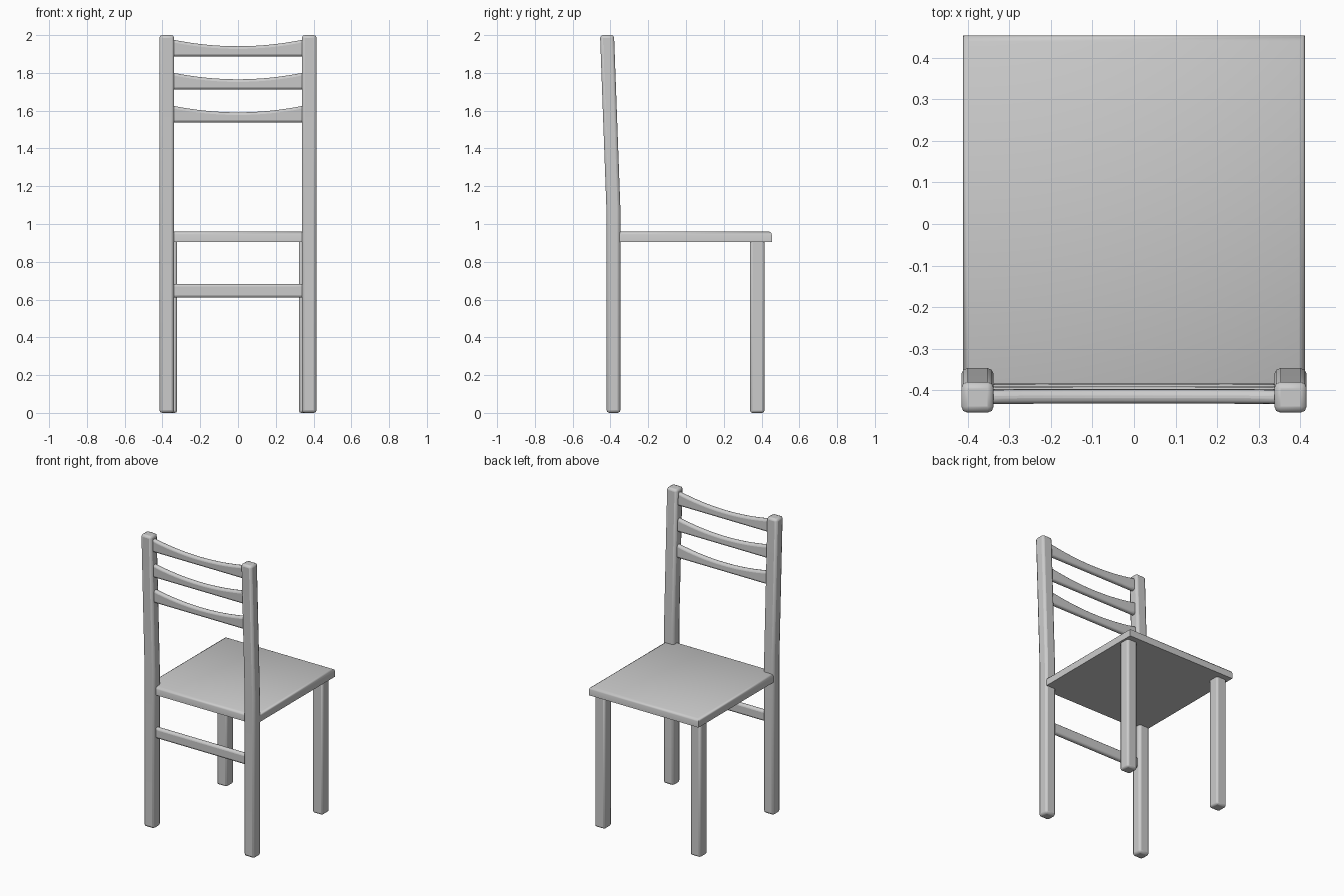
import bpy, bmesh

if "Cube" in bpy.data.objects:
    bpy.data.objects.remove(bpy.data.objects["Cube"])

def loft(name, rings, bevel, segments=2):
    """Skin a list of matching 4-point rings, cap the ends, round the edges."""
    bm = bmesh.new()
    loops = [[bm.verts.new(p) for p in ring] for ring in rings]
    for a, b in zip(loops, loops[1:]):
        for i in range(4):
            j = (i + 1) % 4
            bm.faces.new((a[i], a[j], b[j], b[i]))
    bm.faces.new(loops[0][::-1])
    bm.faces.new(loops[-1])
    bmesh.ops.recalc_face_normals(bm, faces=bm.faces)
    me = bpy.data.meshes.new(name)
    bm.to_mesh(me)
    bm.free()
    ob = bpy.data.objects.new(name, me)
    bpy.context.collection.objects.link(ob)
    if bevel:
        mod = ob.modifiers.new("rounding", 'BEVEL')
        mod.width = bevel
        mod.segments = segments
        mod.limit_method = 'ANGLE'
    bpy.ops.object.select_all(action='DESELECT')
    ob.select_set(True)
    bpy.context.view_layer.objects.active = ob
    bpy.ops.object.shade_smooth_by_angle(angle=0.7)
    return ob

def square(x, y, z, half, half_y=None):
    hy = half_y or half
    return [(x - half, y - hy, z), (x + half, y - hy, z),
            (x + half, y + hy, z), (x - half, y + hy, z)]

def bar(name, y, bottom, top_end, top_mid, thick=0.034, half=0.35, lean=0.0):
    """Cross bar whose top edge dips in the middle."""
    rings = []
    for i in range(17):
        t = i / 8 - 1
        top = top_mid + (top_end - top_mid) * t * t
        h = thick / 2
        d = lean * (top - bottom)
        rings.append([(t * half, y - h, bottom), (t * half, y + h, bottom),
                      (t * half, y + h - d, top), (t * half, y - h - d, top)])
    return loft(name, rings, 0.014, 3)

for side, label in ((-1, "left"), (1, "right")):
    # back posts, leaning backwards above the seat
    x = side * 0.377
    loft("back_post_" + label,
         [square(x, -0.384, 0, 0.039, 0.037), square(x, -0.384, 1.07, 0.039, 0.037),
          square(x, -0.418, 2, 0.039, 0.037)], 0.015)
    # front legs
    loft("front_leg_" + label,
         [square(side * 0.36, 0.377, 0, 0.038), square(side * 0.36, 0.377, 0.92, 0.038)],
         0.012)

# seat with softened upper edge
seat = loft("seat", [square(0, 0.027, 0.905, 0.412, 0.427),
                     square(0, 0.027, 0.945, 0.412, 0.427),
                     square(0, 0.027, 0.955, 0.408, 0.423),
                     square(0, 0.027, 0.961, 0.397, 0.412)], 0)

# backrest slats, following the lean of the posts
for i, z in enumerate((1.887, 1.712, 1.537)):
    y = -0.384 - 0.034 * (z - 1.07) / 0.93
    bar("back_slat_%d" % (i + 1), y, z, z + 0.09, z + 0.054, lean=0.037)

# straight rail between the back posts
bar("back_rail", -0.385, 0.61, 0.682, 0.682)
